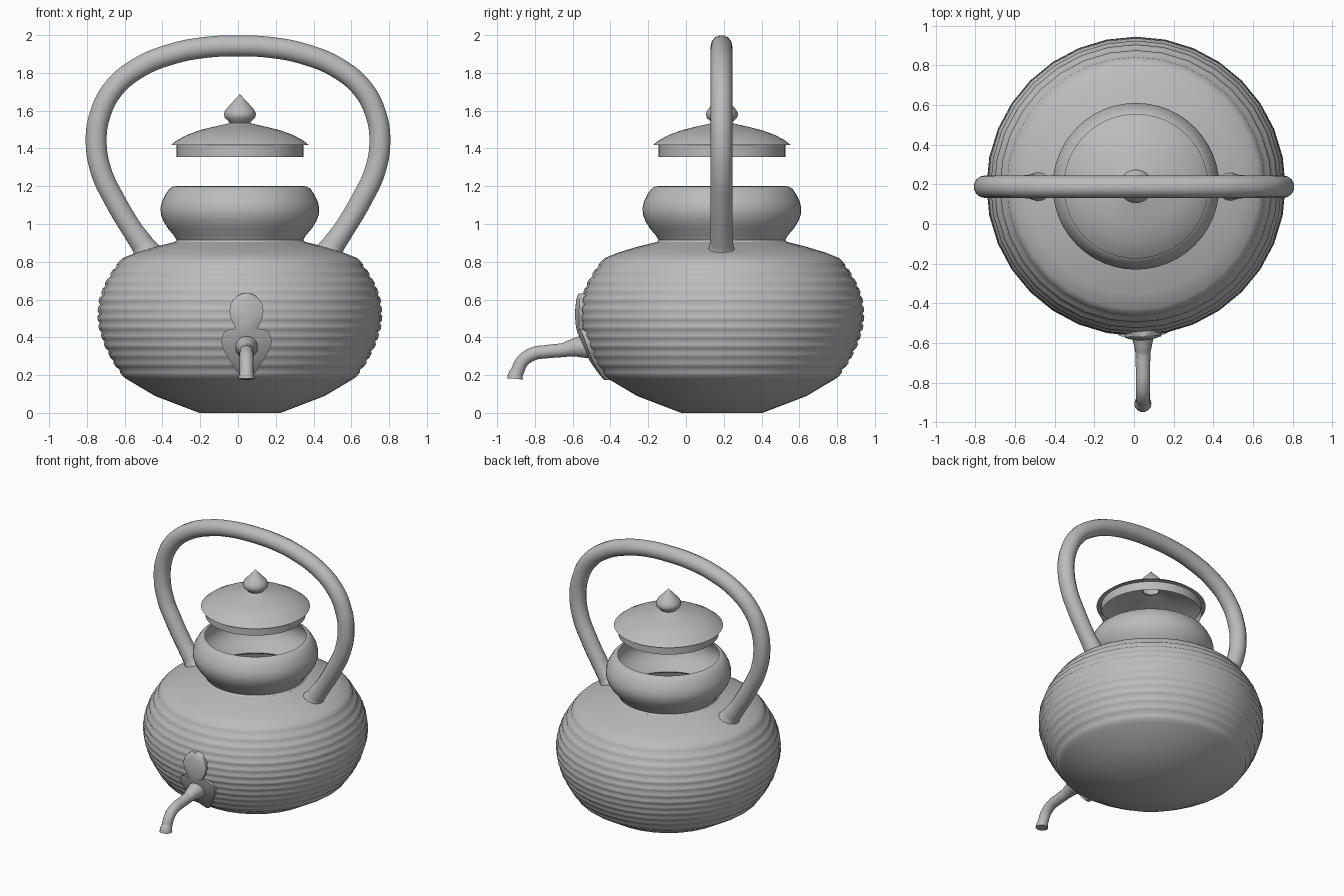
import bpy, bmesh, math

if "Cube" in bpy.data.objects:
    bpy.data.objects.remove(bpy.data.objects["Cube"])

CX, CY = 0.01, 0.19          # axis of the pot
SX = 0.045                   # middle of the spout

mat = bpy.data.materials.new("plain_grey")
mat.diffuse_color = (0.5, 0.5, 0.5, 1)
mat.use_nodes = True
mat.node_tree.nodes["Principled BSDF"].inputs["Base Color"].default_value = mat.diffuse_color


def finish(ob, angle):
    ob.data.materials.clear()
    ob.data.materials.append(mat)
    bpy.ops.object.select_all(action='DESELECT')
    ob.select_set(True)
    bpy.context.view_layer.objects.active = ob
    bpy.ops.object.shade_smooth_by_angle(angle=math.radians(angle))
    return ob


def add_mesh(name, bm, angle):
    me = bpy.data.meshes.new(name)
    bm.to_mesh(me)
    bm.free()
    ob = bpy.data.objects.new(name, me)
    bpy.context.collection.objects.link(ob)
    return finish(ob, angle)


def lathe(name, prof, n, angle, cap_bottom=False):
    bm = bmesh.new()
    rings = []
    for r, z in prof:
        if r < 1e-5:
            rings.append([bm.verts.new((CX, CY, z))] * n)
        else:
            rings.append([bm.verts.new((CX + r * math.cos(2 * math.pi * j / n),
                                        CY + r * math.sin(2 * math.pi * j / n), z)) for j in range(n)])
    for a, b in zip(rings, rings[1:]):
        for j in range(n):
            k = (j + 1) % n
            if b[j] is b[k]:
                bm.faces.new((a[j], a[k], b[j]))
            else:
                bm.faces.new((a[j], a[k], b[k], b[j]))
    if cap_bottom:
        bm.faces.new(rings[0][::-1])
    return add_mesh(name, bm, angle)


def tube(name, pts, radius, angle=50):
    # pts: x, y, z, relative thickness
    cu = bpy.data.curves.new(name, 'CURVE')
    cu.dimensions = '3D'
    cu.bevel_depth = radius
    cu.bevel_resolution = 5
    cu.resolution_u = 8
    cu.use_fill_caps = True
    sp = cu.splines.new('BEZIER')
    sp.bezier_points.add(len(pts) - 1)
    for p, (x, y, z, t) in zip(sp.bezier_points, pts):
        p.co = (x, y, z)
        p.radius = t
        p.handle_left_type = p.handle_right_type = 'AUTO'
    ob = bpy.data.objects.new(name, cu)
    bpy.context.collection.objects.link(ob)
    bpy.ops.object.select_all(action='DESELECT')
    ob.select_set(True)
    bpy.context.view_layer.objects.active = ob
    bpy.ops.object.convert(target='MESH')
    return finish(bpy.context.view_layer.objects.active, angle)


# Body outline: (height, radius)
BODY = [(0, .215), (.09, .45), (.18, .605), (.27, .67), (.36, .715), (.45, .743), (.52, .75),
        (.6, .742), (.68, .714), (.76, .667), (.82, .62)]


def body_r(z):
    for (z0, r0), (z1, r1) in zip(BODY, BODY[1:]):
        if z <= z1:
            return r0 + (r1 - r0) * (z - z0) / (z1 - z0)
    return BODY[-1][1]


# Ribbed belly
prof = [(.215, 0), (.45, .09)]
bands = 13
z0, z1 = .18, .82
for i in range(bands):
    for f, d in ((0, -.004), (.3, .005), (.7, .005)):
        z = z0 + (z1 - z0) * (i + f) / bands
        prof.append((body_r(z) + d, z))
# Shoulder
prof += [(.62, .82), (.545, .85), (.445, .88), (.345, .905)]
lathe("belly", prof, 32, 75, True)

# Open neck
lathe("neck", [(.345, .905), (.335, .915), (.35, .94), (.38, .975), (.405, 1.015), (.418, 1.05), (.42, 1.085),
               (.412, 1.12), (.395, 1.155), (.375, 1.185), (.355, 1.198), (.34, 1.2)], 48, 75)

# Floating lid with a pointed knob
lathe("lid", [(.336, 1.355), (.336, 1.418), (.365, 1.418), (.335, 1.442), (.28, 1.472), (.21, 1.497),
              (.13, 1.517), (.07, 1.53), (.05, 1.537)], 48, 40)
lathe("lid_knob", [(.05, 1.53), (.062, 1.545), (.08, 1.562), (.085, 1.582), (.077, 1.603), (.058, 1.625),
                   (.035, 1.65), (.016, 1.67), (0, 1.688)], 32, 60)

# Hoop handle
half = [(.475, .84, 1.38), (.505, .89, 1.1), (.56, .97, 1.0), (.655, 1.13, 1.0), (.725, 1.28, 1.0),
        (.751, 1.44, 1.0), (.73, 1.58, 1.0), (.66, 1.715, 1.0), (.53, 1.825, 1.0), (.35, 1.9, 1.0),
        (.17, 1.935, 1.0)]
path = [(-x, .188, z, t) for x, z, t in half] + [(0, .188, 1.943, 1)] + \
       [(x, .188, z, t) for x, z, t in reversed(half)]
tube("handle", path, .057)

# Spout
tube("spout", [(SX, -.905, .18, 1.2), (SX, -.904, .193, 1.15), (SX, -.893, .22, 1.0), (SX, -.865, .275, 1.0),
               (SX, -.81, .312, 1.0), (SX, -.73, .325, 1.0), (SX, -.65, .333, 1.05), (SX, -.605, .343, 1.3),
               (SX, -.56, .35, 1.6), (SX, -.52, .35, 1.7)], .036)


# Plates that hug the belly: rows of (height, half width)
def plate(name, rows, off, dome):
    bm = bmesh.new()
    cols = [(-1, -.03), (-1, off)] + [(u / 4, off + dome * (1 - (u / 4) ** 2)) for u in range(-3, 4)] + \
           [(1, off), (1, -.03)]
    rows = [rows[0] + (True,)] + [r + (False,) for r in rows] + [rows[-1] + (True,)]
    grid = []
    for z, w, sunk in rows:
        line = []
        for u, d in cols:
            x = SX + w * u
            r = body_r(z) + (-.03 if sunk else d)
            line.append(bm.verts.new((x, CY - math.sqrt(r * r - (x - CX) ** 2), z)))
        grid.append(line)
    for a, b in zip(grid, grid[1:]):
        for i in range(len(cols) - 1):
            bm.faces.new((a[i], a[i + 1], b[i + 1], b[i]))
    add_mesh(name, bm, 45)


plate("spout_shield", [(.175, .015), (.2, .035), (.24, .065), (.28, .09), (.32, .115), (.35, .129), (.38, .134),
                       (.41, .128), (.43, .115), (.445, .085)], .022, .006)
plate("spout_crest", [(.42, .065), (.45, .06), (.47, .068), (.5, .083), (.54, .09), (.575, .084), (.6, .07),
                      (.62, .048), (.632, .022)], .018, .012)
